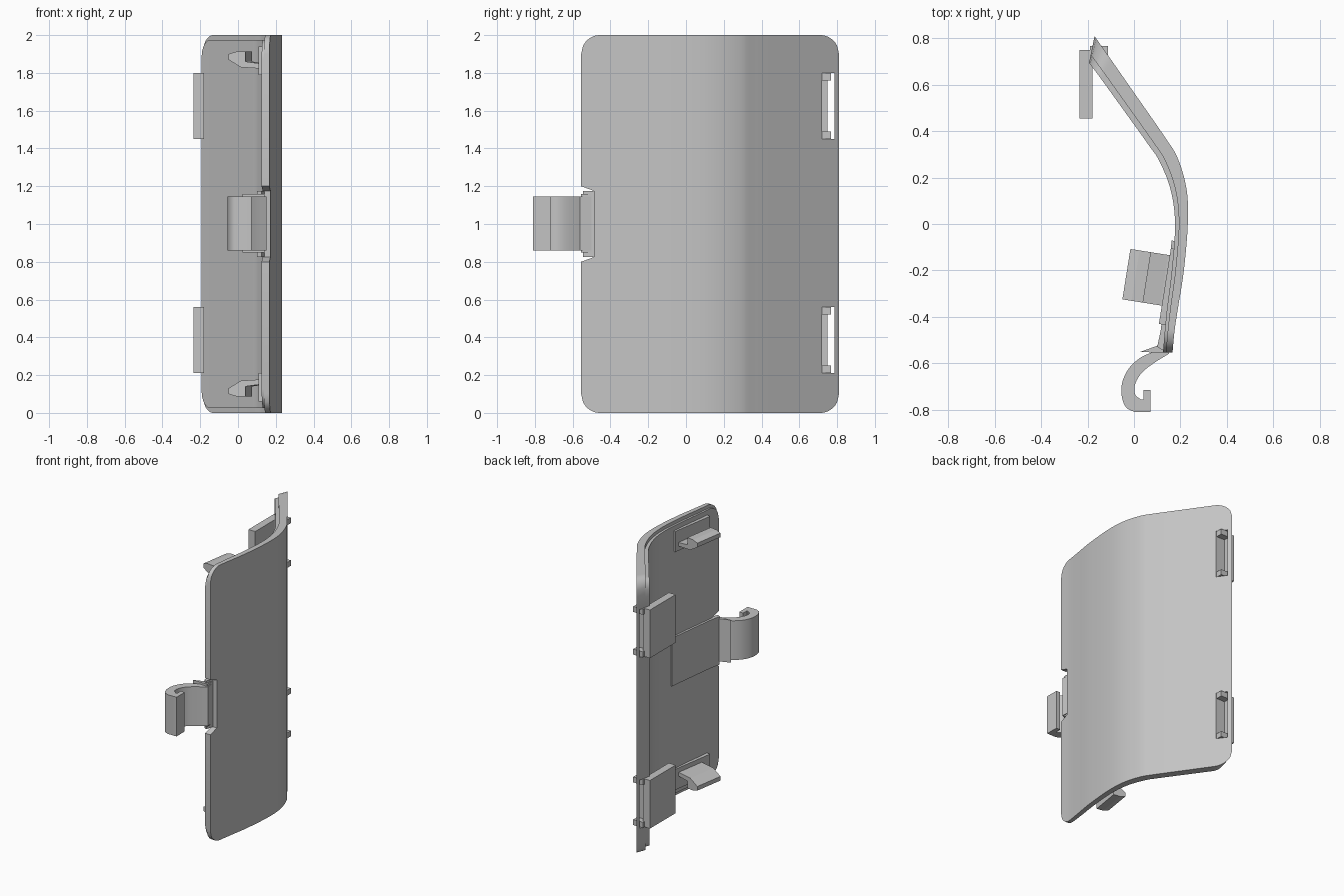
import bpy, bmesh, math
from mathutils import Vector, Matrix

cube = bpy.data.objects.get("Cube")
if cube:
    bpy.data.objects.remove(cube, do_unlink=True)

grey = bpy.data.materials.new("plain_grey")
grey.use_nodes = True
COLOUR = (0.55, 0.55, 0.55, 1)
grey.diffuse_color = COLOUR
grey.node_tree.nodes["Principled BSDF"].inputs["Base Color"].default_value = COLOUR


def finish(name, bm):
    bmesh.ops.recalc_face_normals(bm, faces=bm.faces)
    mesh = bpy.data.meshes.new(name)
    bm.to_mesh(mesh)
    bm.free()
    mesh.materials.append(grey)
    obj = bpy.data.objects.new(name, mesh)
    bpy.context.collection.objects.link(obj)
    return obj


def activate(obj):
    bpy.ops.object.select_all(action="DESELECT")
    obj.select_set(True)
    bpy.context.view_layer.objects.active = obj


def smooth(obj):
    activate(obj)
    bpy.ops.object.shade_smooth_by_angle(angle=math.radians(30))


def prism(name, points, low, high, axis="z", matrix=None):
    """Extrude a flat polygon along one axis."""
    place = {"z": lambda a, b, h: (a, b, h),
             "y": lambda a, b, h: (a, h, b),
             "x": lambda a, b, h: (h, a, b)}[axis]
    bm = bmesh.new()
    rings = [[bm.verts.new(place(a, b, h)) for a, b in points] for h in (low, high)]
    bm.faces.new(rings[0])
    bm.faces.new(rings[1])
    n = len(points)
    for i in range(n):
        j = (i + 1) % n
        bm.faces.new((rings[0][i], rings[0][j], rings[1][j], rings[1][i]))
    if matrix:
        bm.transform(matrix)
    return finish(name, bm)


def box(name, x0, x1, y0, y1, z0, z1):
    return prism(name, [(x0, y0), (x1, y0), (x1, y1), (x0, y1)], z0, z1)


def spline(points, steps=10):
    """Catmull-Rom curve through the points."""
    p = [Vector(q) for q in points]
    p = [2 * p[0] - p[1]] + p + [2 * p[-1] - p[-2]]
    out = []
    for a, b, c, d in zip(p, p[1:], p[2:], p[3:]):
        for i in range(steps):
            t = i / steps
            out.append(0.5 * (2 * b + (c - a) * t + (2 * a - 5 * b + 4 * c - d) * t * t
                              + (3 * b - a - 3 * c + d) * t ** 3))
    return out + [p[-2]]


# Curved door section, as matching outer and inner lines
OUTER = spline([(.166, -.555), (.175, -.46), (.19, -.36), (.215, -.2), (.232, 0), (.227, .147),
                (.19, .28), (.133, .375), (-.02, .595), (-.1, .71), (-.17, .81)])
INNER = spline([(.125, -.555), (.133, -.46), (.143, -.36), (.163, -.2), (.177, 0), (.158, .147),
                (.11, .27), (.06, .345), (-.08, .54), (-.145, .63), (-.194, .695)])


def curved_sheet(name, near, far, inset, radius=0.1):
    """Rounded sheet between two fractions of the door thickness."""
    bm = bmesh.new()
    y0, y1 = OUTER[0].y, OUTER[-1].y
    rows = []
    for o, i in zip(OUTER, INNER):
        gap = max(0, radius - min(o.y - y0, y1 - o.y))
        low = inset + radius - math.sqrt(max(0, radius ** 2 - gap ** 2))
        a, b = o.lerp(i, near), o.lerp(i, far)
        rows.append([bm.verts.new((q.x, q.y, z)) for q, z in
                     ((a, low), (a, 2 - low), (b, 2 - low), (b, low))])
    for r, s in zip(rows, rows[1:]):
        for k in range(4):
            m = (k + 1) % 4
            bm.faces.new((r[k], r[m], s[m], s[k]))
    bm.faces.new(rows[0])
    bm.faces.new(rows[-1])
    return finish(name, bm)


door_skin = curved_sheet("door_skin", 0, 0.7, 0)
door_liner = curved_sheet("door_liner", 0.7, 1, 0.025)

# Openings: latch notch in the front edge and two slots near the back edge
cutters = [prism("notch_cutter", [(-.6, .78), (-.555, .8), (-.487, .825), (-.487, 1.175),
                                  (-.555, 1.2), (-.6, 1.22)], 0, .4, "x")]
for z in (.21, 1.45):
    cutters.append(box("slot_cutter", -.4, .1, .72, .785, z, z + .35))
for sheet in (door_skin, door_liner):
    for cutter in cutters:
        mod = sheet.modifiers.new("opening", "BOOLEAN")
        mod.operation = "DIFFERENCE"
        mod.solver = "EXACT"
        mod.object = cutter
        activate(sheet)
        bpy.ops.object.modifier_apply(modifier=mod.name)
    smooth(sheet)
for cutter in cutters:
    bpy.data.objects.remove(cutter, do_unlink=True)

# Back tabs, each held by two small blocks through its slot
for side, z in (("lower", .21), ("upper", 1.45)):
    box(side + "_back_tab", -.235, -.18, .455, .75, z, z + .35)
    for end, b in (("bottom", z), ("top", z + .31)):
        box(f"{side}_tab_{end}_block", -.19, -.112, .72, .767, b, b + .04)

# Spring latch: swept hook at the front edge
outside = spline([(.15, -.56), (.09, -.597), (.035, -.64), (.005, -.69), (.005, -.735), (.03, -.757)], 6)
inside = spline([(.0, -.81), (-.035, -.79), (-.053, -.74), (-.05, -.68), (-.02, -.62), (.03, -.575),
                 (.09, -.545), (.11, -.5)], 6)
tip = [(.04, -.757), (.04, -.715), (.072, -.715), (.072, -.81)]
smooth(prism("latch_hook", [tuple(q) for q in outside] + tip + [tuple(q) for q in inside]
             + [(.14, -.5)], .86, 1.145))

# Latch backing plate and release flange
smooth(prism("latch_backing", [(.163, -.07), (.185, -.08), (.165, -.3), (.14, -.487), (.125, -.545),
                               (.1, -.53), (.115, -.46), (.125, -.38)], .825, 1.175))
prism("latch_flange", [(.025, -.552), (.14, -.555), (.14, -.5), (.1, -.525)], .85, 1.16)

# Side catches near the top and bottom edges, turned to follow the door
turn = Matrix.Translation((-.05, -.325, 0)) @ Matrix.Rotation(math.radians(-9), 4, "Z")
catch = [(0, 1.9), (0, 1.87), (.065, 1.83), (.21, 1.82), (.21, 1.85), (.165, 1.85),
         (.09, 1.86), (.09, 1.912), (.04, 1.912)]
pad = [(.172, 1.79), (.21, 1.79), (.21, 1.94), (.172, 1.94)]
for side in ("upper", "lower"):
    for part, shape, low, high in (("catch", catch, 0, .22), ("catch_pad", pad, -.08, .25)):
        pts = shape if side == "upper" else [(u, 2 - z) for u, z in shape]
        prism(f"{side}_{part}", pts, low, high, "y", turn)
